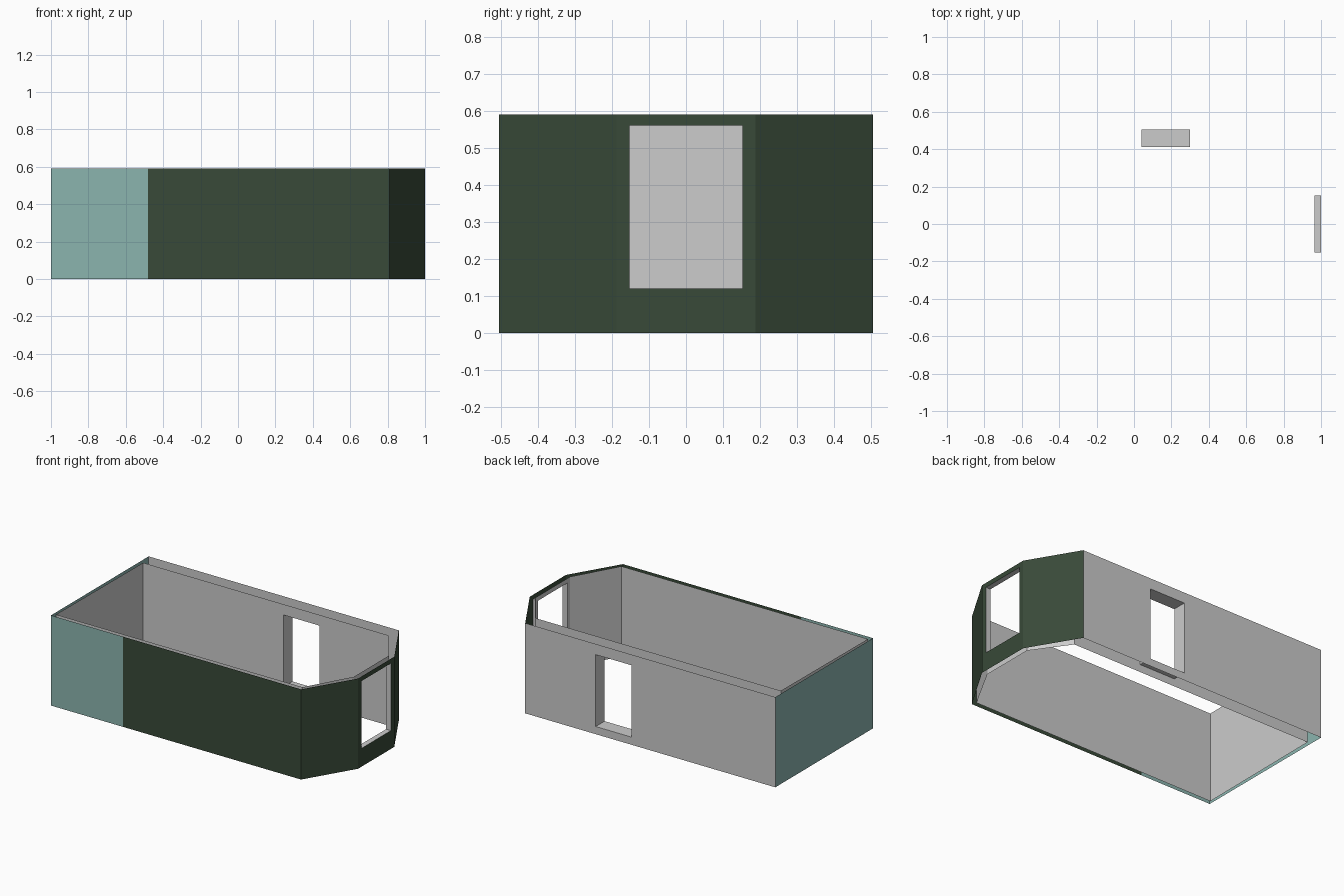
import bpy, bmesh

if "Cube" in bpy.data.objects:
    bpy.data.objects.remove(bpy.data.objects["Cube"])

HEIGHT = 0.59


def material(name, color):
    mat = bpy.data.materials.new(name)
    mat.diffuse_color = (*color, 1)
    mat.use_nodes = True
    mat.node_tree.nodes["Principled BSDF"].inputs["Base Color"].default_value = mat.diffuse_color
    return mat


def ring(a, b, z0, z1):
    return [(*a, z0), (*b, z0), (*b, z1), (*a, z1)]


def panel(a, b, opening=None):
    """Wall sheet from a to b, optionally with a rectangular opening."""
    outline = ring(a, b, 0, HEIGHT)
    return bridge(outline, ring(*opening)) if opening else [outline]


def bridge(outer, inner):
    """Quads joining two four-point loops."""
    return [[outer[i], outer[(i + 1) % 4], inner[(i + 1) % 4], inner[i]] for i in range(4)]


def build(name, faces, mat=None):
    bm = bmesh.new()
    for face in faces:
        bm.faces.new([bm.verts.new(co) for co in face])
    bmesh.ops.remove_doubles(bm, verts=bm.verts, dist=0.0005)
    mesh = bpy.data.meshes.new(name)
    bm.to_mesh(mesh)
    bm.free()
    obj = bpy.data.objects.new(name, mesh)
    bpy.context.collection.objects.link(obj)
    if mat:
        mesh.materials.append(mat)


def run(points, openings={}):
    """Wall sheets along a path; openings are keyed by segment number."""
    faces = []
    for i in range(len(points) - 1):
        faces += panel(points[i], points[i + 1], openings.get(i))
    return faces


teal = material("teal_paint", (0.26, 0.46, 0.43))
green = material("dark_green_paint", (0.04, 0.068, 0.04))

# Openings: start, end, sill height, head height
DOOR_Z = (0.05, 0.52)
WINDOW_Z = (0.12, 0.56)
door_out = ((0.30, 0.505), (0.04, 0.505), *DOOR_Z)
door_in = ((0.30, 0.413), (0.04, 0.413), *DOOR_Z)
window_out = ((1.0, -0.152), (1.0, 0.152), *WINDOW_Z)
window_in = ((0.965, -0.152), (0.965, 0.152), *WINDOW_Z)


def flipped(opening):
    a, b, z0, z1 = opening
    return (b, a, z0, z1)


# Outer shell: teal corner, green front and bay, grey back
build("teal_outer_wall", run([(-1, 0.505), (-1, -0.505), (-0.48, -0.505)]), teal)
build("green_outer_wall", run([(-0.48, -0.505), (0.81, -0.505), (1, -0.187),
                               (1, 0.187), (0.81, 0.505)], {2: window_out}), green)
build("back_outer_wall", run([(0.81, 0.505), (-1, 0.505)], {0: door_out}))

# Inner lining, clockwise so it faces the room
build("inner_lining", run([(-0.982, -0.478), (-0.975, 0.413), (0.80, 0.413), (0.965, 0.18),
                           (0.965, -0.18), (0.80, -0.475), (-0.982, -0.478)],
                          {1: flipped(door_in), 3: flipped(window_in)}))

# Reveals joining the two shells around each opening
build("door_reveal", bridge(ring(*door_out), ring(*door_in)))
build("window_reveal", bridge(ring(*window_out), ring(*window_in)))
